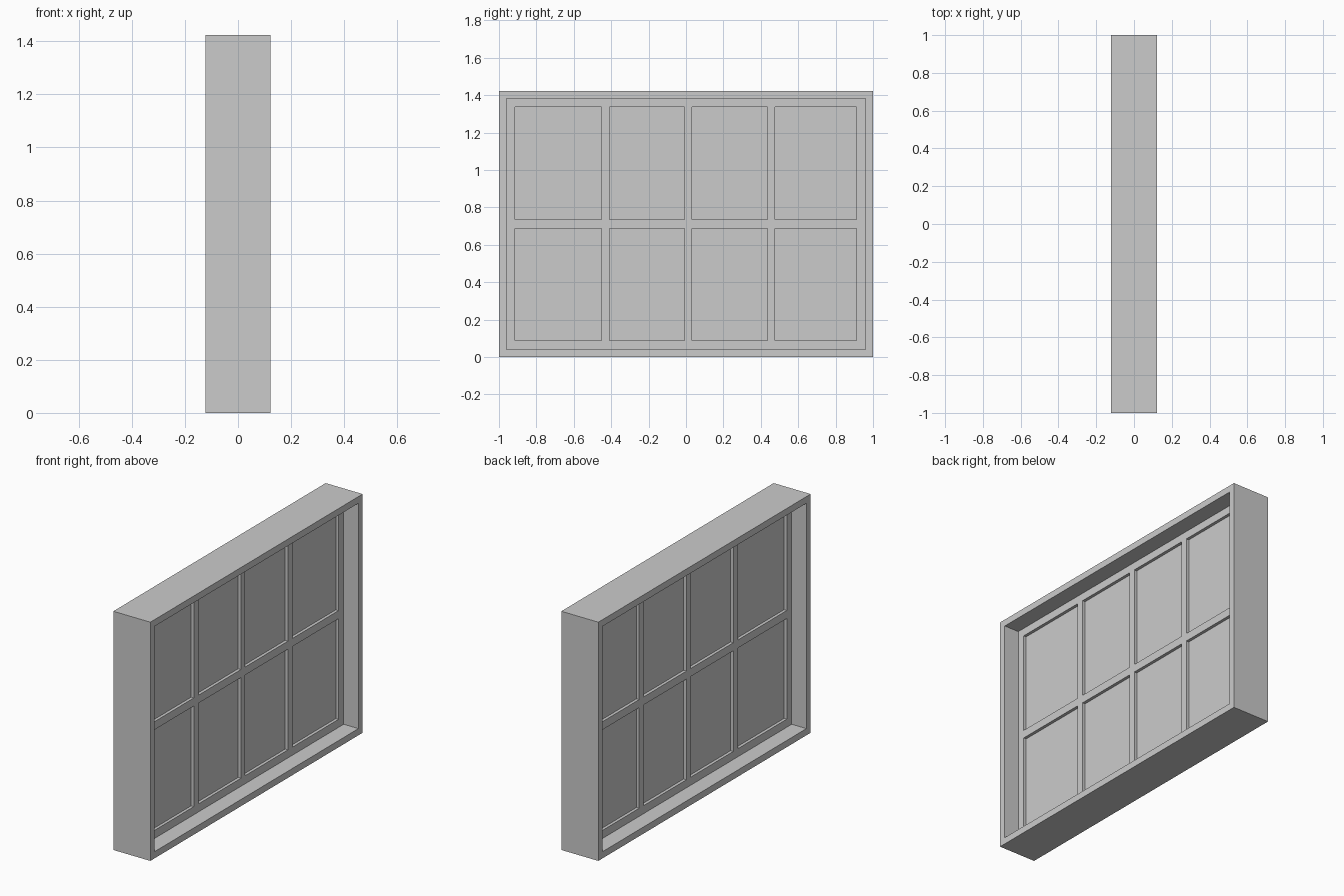
import bpy
import bmesh

cube = bpy.data.objects.get("Cube")
if cube:
    bpy.data.objects.remove(cube, do_unlink=True)

# One plain grey for the whole window
grey = bpy.data.materials.new("plain_grey")
grey.use_nodes = True
grey.diffuse_color = (0.6, 0.6, 0.6, 1)
grey.node_tree.nodes["Principled BSDF"].inputs["Base Color"].default_value = (0.6, 0.6, 0.6, 1)


def lattice(name, ys, zs, half_depth, is_open):
    """Panel cut by the lines ys and zs, with cells left open, thickened along x."""
    bm = bmesh.new()
    grid = [[bm.verts.new((-half_depth, y, z)) for z in zs] for y in ys]
    for i in range(len(ys) - 1):
        for j in range(len(zs) - 1):
            if not is_open(i, j):
                bm.faces.new((grid[i][j], grid[i][j + 1], grid[i + 1][j + 1], grid[i + 1][j]))
    bmesh.ops.delete(bm, geom=[v for v in bm.verts if not v.link_faces], context='VERTS')
    result = bmesh.ops.extrude_face_region(bm, geom=bm.faces[:], use_keep_orig=True)
    moved = [g for g in result["geom"] if isinstance(g, bmesh.types.BMVert)]
    bmesh.ops.translate(bm, verts=moved, vec=(2 * half_depth, 0, 0))
    bmesh.ops.recalc_face_normals(bm, faces=bm.faces[:])
    mesh = bpy.data.meshes.new(name)
    bm.to_mesh(mesh)
    bm.free()
    mesh.materials.append(grey)
    obj = bpy.data.objects.new(name, mesh)
    bpy.context.collection.objects.link(obj)
    return obj


# Cut lines of the frame, and of the sash with its glazing bars
frame_y, frame_z = [-1, -0.96, 0.96, 1], [0, 0.04, 1.383, 1.423]
sash_y = [-0.96, -0.914, -0.452, -0.41, -0.008, 0.032, 0.435, 0.477, 0.911, 0.96]
sash_z = [0.04, 0.088, 0.688, 0.736, 1.336, 1.383]

# Deep outer frame with a single opening
lattice("outer_frame", frame_y, frame_z, 0.122, lambda i, j: i == 1 and j == 1)

# Thin sash, four openings wide and two high
lattice("sash_bars", sash_y, sash_z, 0.025, lambda i, j: i % 2 == 1 and j % 2 == 1)

# One pane of glass in each opening
for col in range(1, len(sash_y) - 1, 2):
    for row in range(1, len(sash_z) - 1, 2):
        lattice(f"glass_pane_{col // 2 + 1}_{row // 2 + 1}",
                sash_y[col:col + 2], sash_z[row:row + 2], 0.007, lambda i, j: False)
